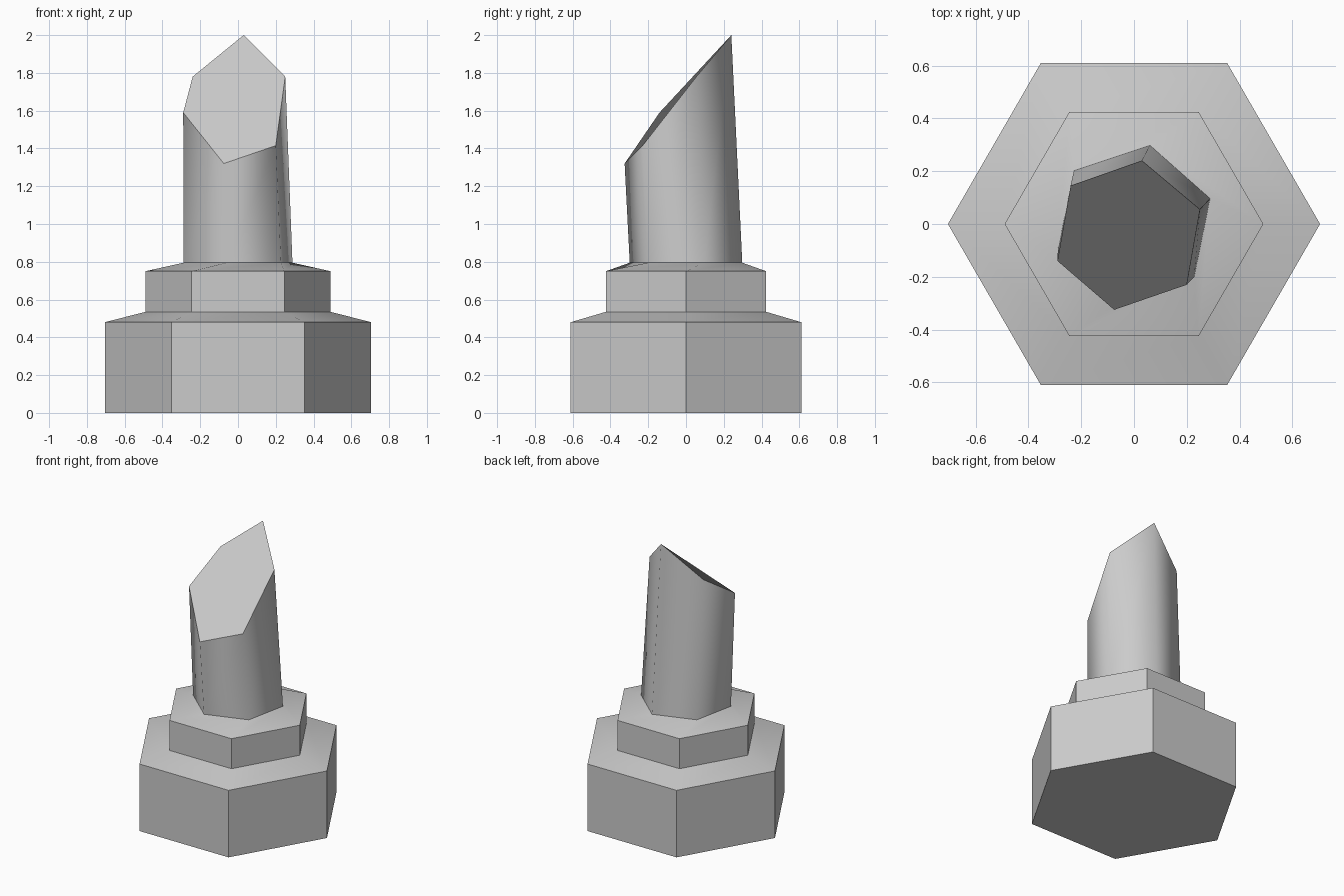
import bpy, bmesh
from math import cos, sin, radians

default = bpy.data.objects.get("Cube")
if default:
    bpy.data.objects.remove(default, do_unlink=True)

grey = bpy.data.materials.new("plain grey")
grey.use_nodes = True
grey.diffuse_color = (0.6, 0.6, 0.6, 1)
grey.node_tree.nodes["Principled BSDF"].inputs["Base Color"].default_value = (0.6, 0.6, 0.6, 1)


def hexagon(radius, z, turn=0):
    """Six corners, counter-clockwise from the turn angle."""
    angles = [radians(turn + 60 * i) for i in range(6)]
    return [(radius * cos(a), radius * sin(a), z) for a in angles]


def loft(name, rings, smooth_bands=(), bottom=False, top=False):
    """Skin a stack of hexagons; chosen bands are shaded smooth around."""
    bm = bmesh.new()
    loops = [[bm.verts.new(p) for p in ring] for ring in rings]
    for band, (low, high) in enumerate(zip(loops, loops[1:])):
        for i in range(6):
            j = (i + 1) % 6
            face = bm.faces.new((low[i], low[j], high[j], high[i]))
            face.smooth = band in smooth_bands
    if bottom:
        bm.faces.new(loops[0][::-1])
    if top:
        bm.faces.new(loops[-1])
    # Rims between bands stay crisp
    for ring in loops:
        for i in range(6):
            bm.edges.get((ring[i], ring[(i + 1) % 6])).smooth = False
    mesh = bpy.data.meshes.new(name)
    bm.to_mesh(mesh)
    bm.free()
    mesh.materials.append(grey)
    obj = bpy.data.objects.new(name, mesh)
    bpy.context.collection.objects.link(obj)
    return obj


# Wide hexagonal foot with a shallow sloping shoulder
loft("foot", [hexagon(0.705, 0), hexagon(0.705, 0.48), hexagon(0.49, 0.535)],
     smooth_bands=(1,), bottom=True)

# Narrower collar whose shoulder twists to meet the post
post_base = hexagon(0.304, 0.795, 18.5)
loft("collar", [hexagon(0.49, 0.535), hexagon(0.49, 0.75), post_base], smooth_bands=(1,))

# Leaning post with a slanted cut at the top
slanted_tip = [(0.25, 0.055, 1.78), (0.03, 0.24, 2.0), (-0.24, 0.145, 1.78),
               (-0.29, -0.14, 1.59), (-0.075, -0.325, 1.32), (0.2, -0.23, 1.415)]
loft("post", [post_base, slanted_tip], smooth_bands=(0,), top=True)
